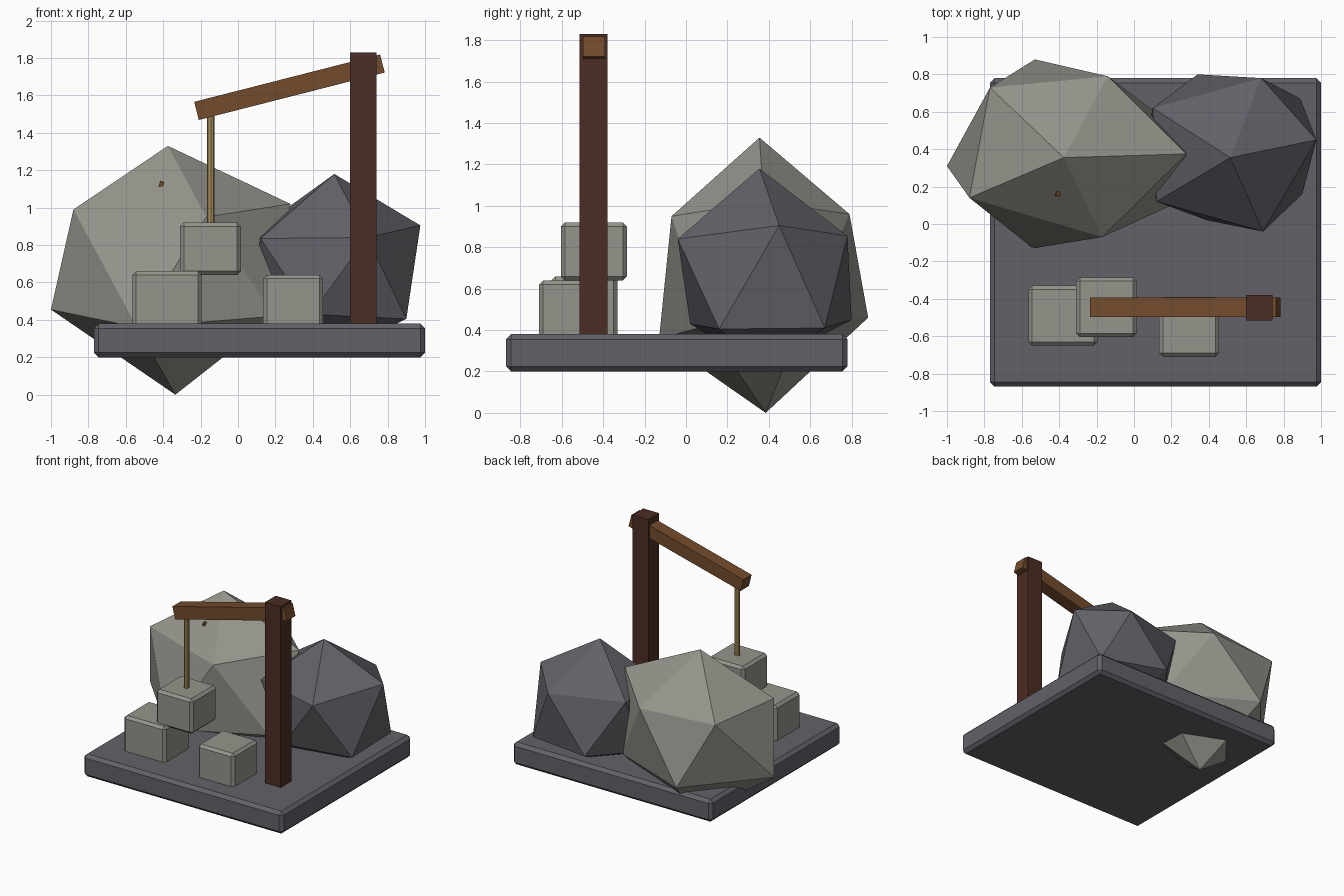
import bpy, bmesh, math
from mathutils import Vector

if "Cube" in bpy.data.objects:
    bpy.data.objects.remove(bpy.data.objects["Cube"], do_unlink=True)


def material(name, colour):
    mat = bpy.data.materials.new(name)
    mat.use_nodes = True
    mat.diffuse_color = (*colour, 1)
    mat.node_tree.nodes["Principled BSDF"].inputs["Base Color"].default_value = (*colour, 1)
    return mat


pale_stone = material("pale stone", (0.3, 0.295, 0.26))
slate = material("slate", (0.125, 0.12, 0.14))
dark_wood = material("dark wood", (0.07, 0.026, 0.017))
warm_wood = material("warm wood", (0.17, 0.07, 0.025))
rope_fibre = material("rope fibre", (0.4, 0.28, 0.11))


def finish(name, bm, mat):
    bmesh.ops.recalc_face_normals(bm, faces=bm.faces)
    mesh = bpy.data.meshes.new(name)
    bm.to_mesh(mesh)
    bm.free()
    mesh.materials.append(mat)
    obj = bpy.data.objects.new(name, mesh)
    bpy.context.collection.objects.link(obj)
    return obj


def box(name, low, high, mat, bevel=0):
    low, high = Vector(low), Vector(high)
    bm = bmesh.new()
    bmesh.ops.create_cube(bm, size=1)
    bmesh.ops.scale(bm, vec=high - low, verts=bm.verts)
    if bevel:
        bmesh.ops.bevel(bm, geom=bm.edges[:], offset=bevel, segments=1,
                        affect='EDGES', profile=0.5)
    obj = finish(name, bm, mat)
    obj.location = (low + high) / 2
    return obj


def boulder(name, tips, upper_ring, lower_ring, mat):
    """Faceted rock: the hull of two tips and two rings of five corners."""
    bm = bmesh.new()
    for point in tips + upper_ring + lower_ring:
        bm.verts.new(point)
    bmesh.ops.convex_hull(bm, input=bm.verts[:])
    return finish(name, bm, mat)


# Ground slab
box("ground_slab", (-0.77, -0.87, 0.2), (1, 0.78, 0.38), slate, 0.025)

# Boulders, sunk into the slab
boulder("large_boulder",
        [(-0.375, 0.355, 1.33), (-0.335, 0.385, 0)],
        [(-0.88, 0.14, 0.99), (-0.17, -0.07, 0.95), (0.28, 0.375, 1.02),
         (-0.14, 0.79, 0.96), (-0.77, 0.73, 0.97)],
        [(-1, 0.31, 0.455), (-0.54, -0.13, 0.36), (0.2, 0.1, 0.42),
         (0.18, 0.55, 0.42), (-0.53, 0.88, 0.46)],
        pale_stone)
boulder("small_boulder",
        [(0.515, 0.355, 1.18), (0.52, 0.37, 0.22)],
        [(0.12, 0.12, 0.835), (0.69, -0.04, 0.84), (0.975, 0.45, 0.905),
         (0.68, 0.78, 0.855), (0.1, 0.62, 0.88)],
        [(0.39, 0.02, 0.43), (0.9, 0.16, 0.405), (0.89, 0.67, 0.41),
         (0.34, 0.8, 0.45), (0.06, 0.42, 0.42)],
        slate)

# Cut stone blocks, one hanging from the crane
for name, low, high in (
        ("left_block", (-0.565, -0.65, 0.36), (-0.195, -0.33, 0.66)),
        ("hanging_block", (-0.31, -0.605, 0.64), (0.015, -0.285, 0.92)),
        ("right_block", (0.135, -0.71, 0.36), (0.455, -0.39, 0.64))):
    box(name, low, high, pale_stone, 0.02)

# Crane post and tilted beam
box("crane_post", (0.6, -0.515, 0.36), (0.74, -0.38, 1.83), dark_wood)
beam = box("crane_beam", (-0.238, -0.497, 1.594), (0.788, -0.392, 1.694), warm_wood)
beam.rotation_euler.y = -math.radians(14.3)

# Rope
bm = bmesh.new()
bmesh.ops.create_cone(bm, cap_ends=True, segments=8, radius1=0.02, radius2=0.02, depth=0.62)
rope = finish("rope", bm, rope_fibre)
rope.location = (-0.145, -0.445, 1.21)

# Splinter poking out of the large boulder
splinter = box("splinter", (-0.42, 0.15, 1.1), (-0.4, 0.18, 1.14), warm_wood)
splinter.rotation_euler.y = math.radians(14)
